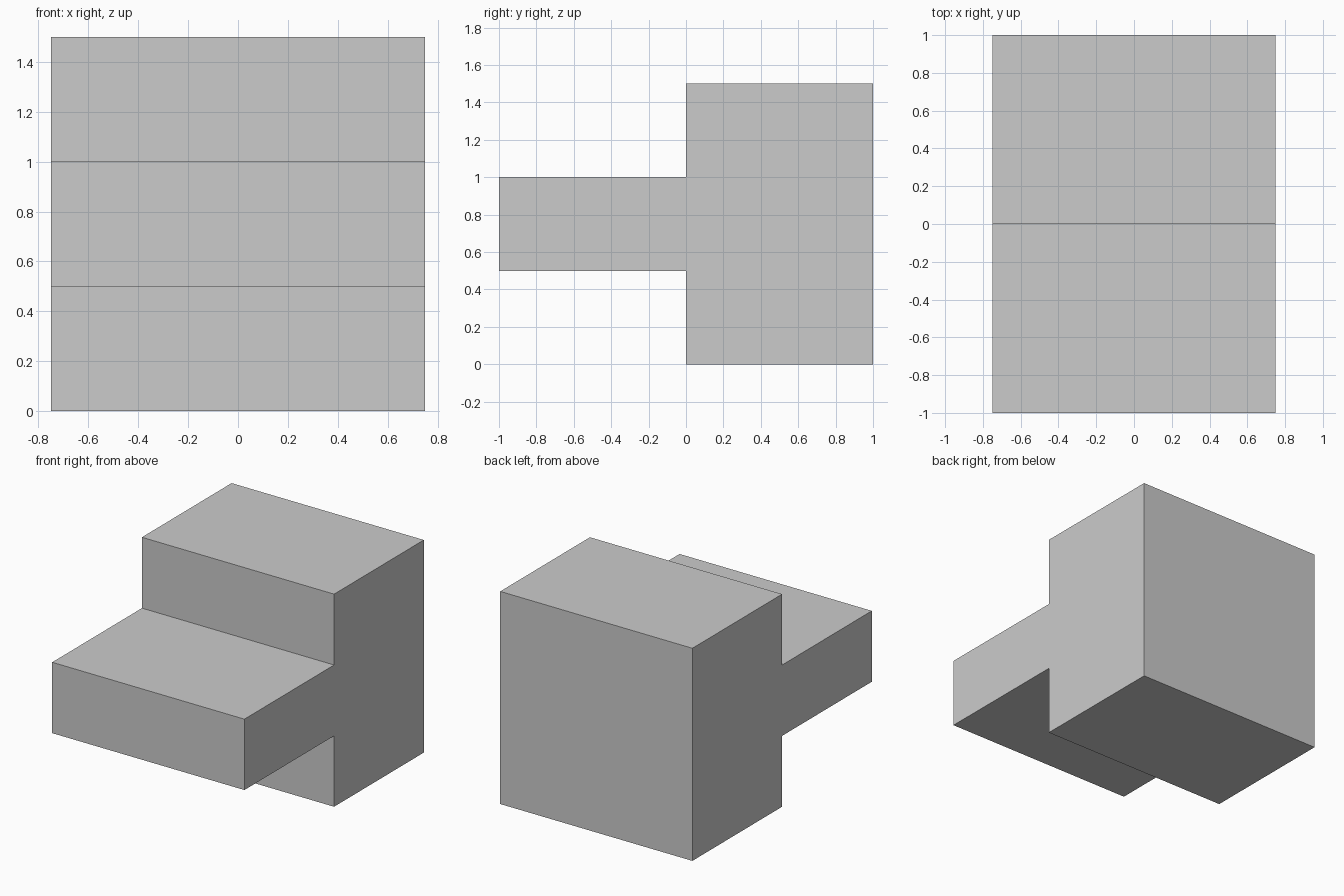
import bpy, bmesh

if "Cube" in bpy.data.objects:
    bpy.data.objects.remove(bpy.data.objects["Cube"])

WIDTH = 1.5

# Side profile (y, z): tall block at the back with a ledge reaching forward
PROFILE = [(0, 0), (1, 0), (1, 1.5), (0, 1.5), (0, 1), (-1, 1), (-1, 0.5), (0, 0.5)]


def extrude_profile(name, profile, width):
    bm = bmesh.new()
    face = bm.faces.new([bm.verts.new((-width / 2, y, z)) for y, z in profile])
    extruded = bmesh.ops.extrude_face_region(bm, geom=[face], use_keep_orig=True)
    verts = [v for v in extruded["geom"] if isinstance(v, bmesh.types.BMVert)]
    bmesh.ops.translate(bm, verts=verts, vec=(width, 0, 0))
    bmesh.ops.recalc_face_normals(bm, faces=bm.faces[:])
    mesh = bpy.data.meshes.new(name)
    bm.to_mesh(mesh)
    bm.free()
    obj = bpy.data.objects.new(name, mesh)
    bpy.context.collection.objects.link(obj)
    return obj


# Block and ledge as one solid
extrude_profile("block_with_ledge", PROFILE, WIDTH)
